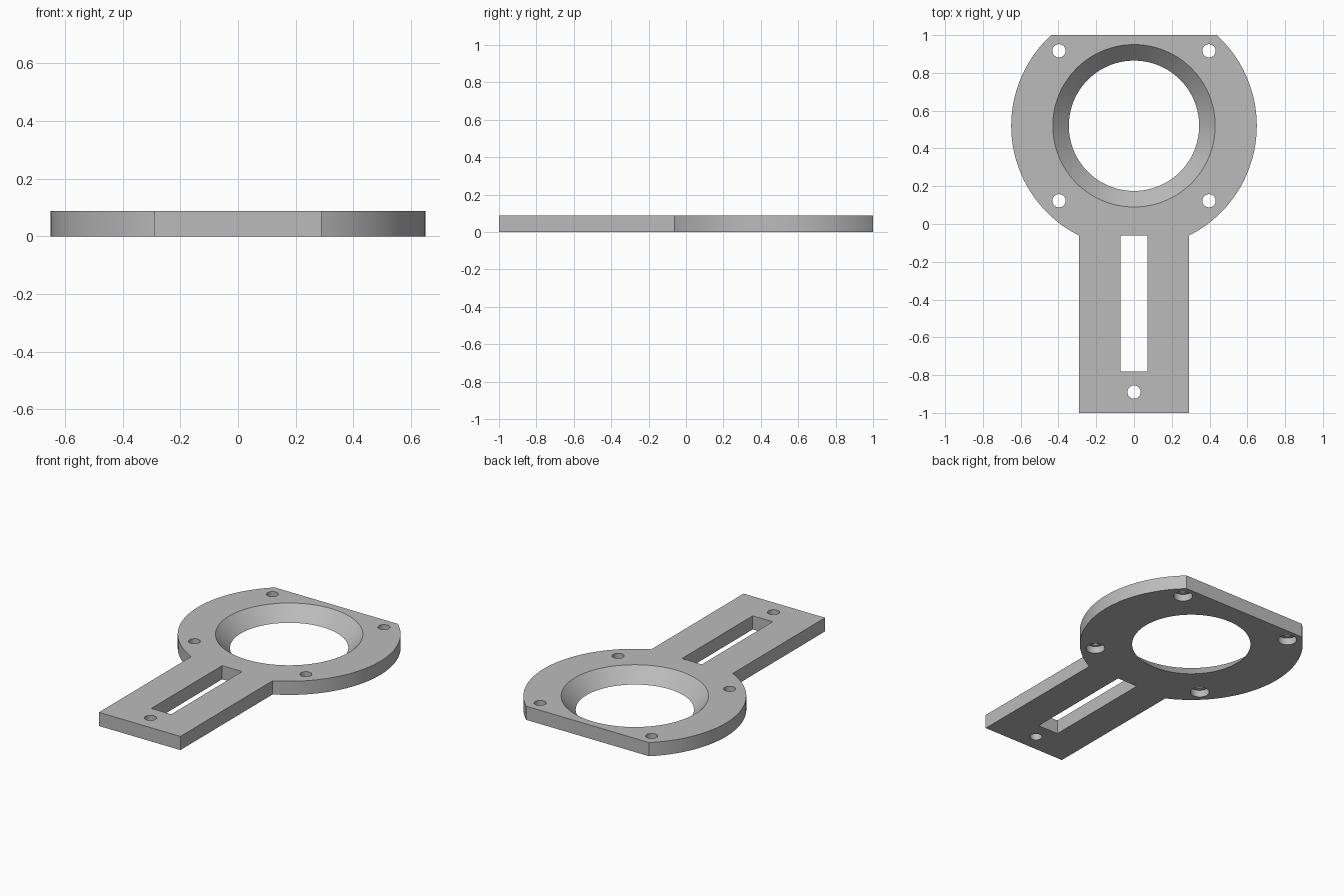
import bpy, bmesh, math

cube = bpy.data.objects.get("Cube")
if cube:
    bpy.data.objects.remove(cube, do_unlink=True)

THICK = 0.088
RING_Y, RING_R = 0.52, 0.65
ARM_W = 0.29
OVER = 0.02  # cutter overshoot

grey = bpy.data.materials.new("plain grey")
grey.use_nodes = True
colour = (0.5, 0.5, 0.5, 1)
grey.diffuse_color = colour
grey.node_tree.nodes["Principled BSDF"].inputs["Base Color"].default_value = colour


def prism(name, bottom, top, z0, z1):
    """Closed solid between two matching outlines."""
    bm = bmesh.new()
    low = [bm.verts.new((x, y, z0)) for x, y in bottom]
    high = [bm.verts.new((x, y, z1)) for x, y in top]
    bm.faces.new(low[::-1])
    bm.faces.new(high)
    n = len(low)
    for i in range(n):
        j = (i + 1) % n
        bm.faces.new((low[i], low[j], high[j], high[i]))
    bmesh.ops.recalc_face_normals(bm, faces=bm.faces)
    mesh = bpy.data.meshes.new(name)
    bm.to_mesh(mesh)
    bm.free()
    obj = bpy.data.objects.new(name, mesh)
    mesh.materials.append(grey)
    bpy.context.collection.objects.link(obj)
    return obj


def arc(x, y, r, start, end, n):
    angles = [start + (end - start) * i / n for i in range(n + 1)]
    return [(x + r * math.cos(a), y + r * math.sin(a)) for a in angles]


def round_cutter(name, x, y, r0, r1, z0, z1, n=48):
    ring = lambda r: arc(x, y, r, 0, math.tau, n)[:-1]
    return prism(name, ring(r0), ring(r1), z0, z1)


# Plate outline: round head with a flat back edge, and a straight arm
low_a = -math.acos(ARM_W / RING_R)
high_a = math.asin((1 - RING_Y) / RING_R)
right = [(ARM_W, -1)] + arc(0, RING_Y, RING_R, low_a, high_a, 64)
outline = right + [(-x, y) for x, y in reversed(right)]
plate = prism("mounting_plate", outline, outline, 0, THICK)

# Tapered main opening, its slope continued past both faces
slope = (0.43 - 0.345) / THICK * OVER
cutters = [round_cutter("opening_cutter", 0, RING_Y, 0.345 - slope, 0.43 + slope,
                        -OVER, THICK + OVER, 128)]

# Corner screw holes, counterbored from below
for x in (-0.397, 0.397):
    for y in (RING_Y - 0.397, RING_Y + 0.397):
        cutters.append(round_cutter("screw_cutter", x, y, 0.035, 0.035, -OVER, THICK + OVER))
        cutters.append(round_cutter("counterbore_cutter", x, y, 0.055, 0.055, -OVER, THICK / 2))

# Arm hole and long slot
cutters.append(round_cutter("arm_hole_cutter", 0, -0.89, 0.035, 0.035, -OVER, THICK + OVER))
slot = [(-0.071, -0.78), (0.071, -0.78), (0.071, -0.06), (-0.071, -0.06)]
cutters.append(prism("slot_cutter", slot, slot, -OVER, THICK + OVER))

# Cut everything and discard the cutters
bpy.context.view_layer.objects.active = plate
for cutter in cutters:
    mod = plate.modifiers.new("cut", 'BOOLEAN')
    mod.operation = 'DIFFERENCE'
    mod.solver = 'EXACT'
    mod.object = cutter
    bpy.ops.object.modifier_apply(modifier=mod.name)
    bpy.data.objects.remove(cutter, do_unlink=True)

bpy.ops.object.select_all(action='DESELECT')
plate.select_set(True)
bpy.ops.object.shade_smooth_by_angle(angle=math.radians(30))
